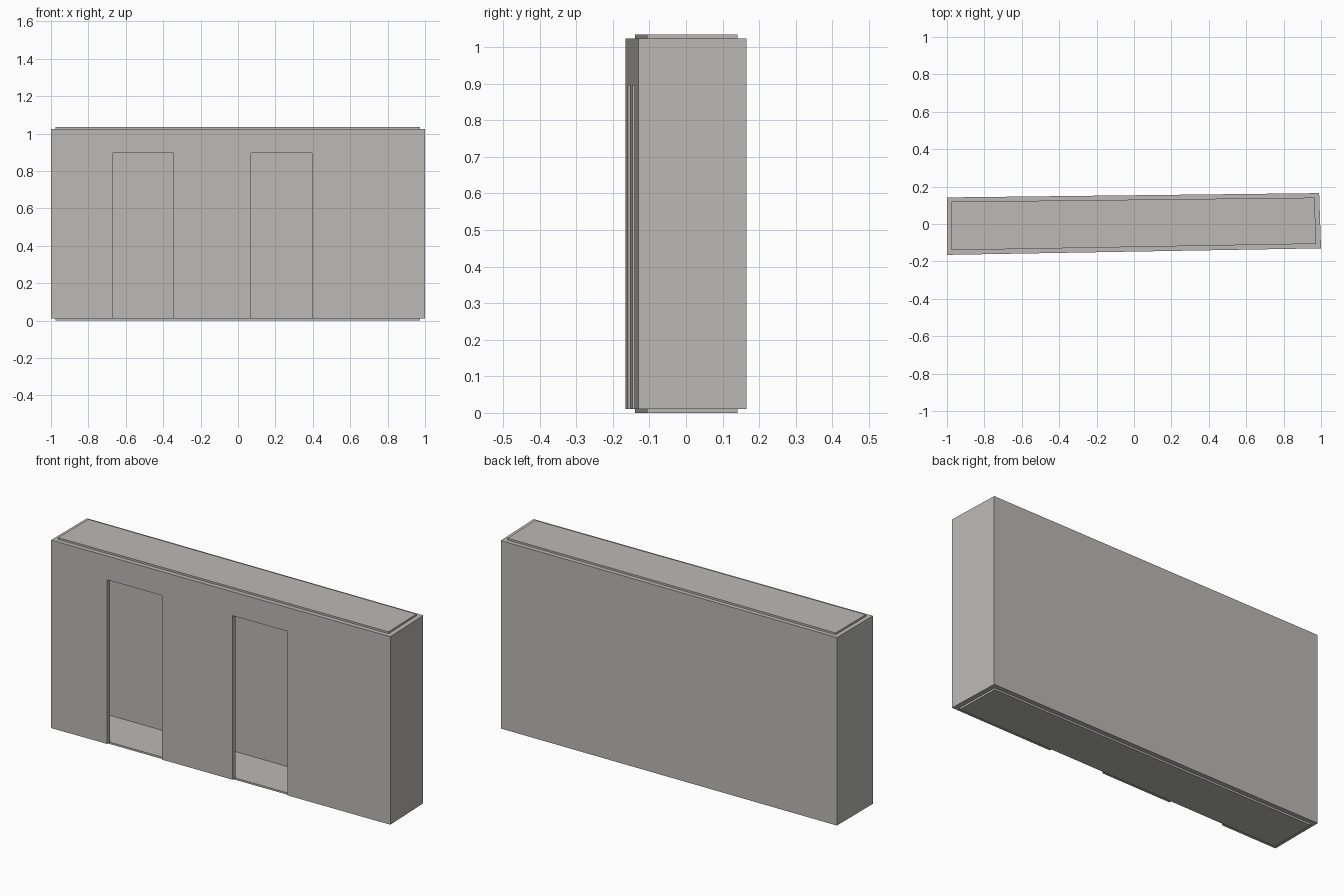
import bpy
import bmesh

cube = bpy.data.objects.get("Cube")
if cube:
    bpy.data.objects.remove(cube, do_unlink=True)

SLAB = 0.01
TOP = 1.024
DOOR_TOP = 0.895
DOORS = [(-0.67, -0.345), (0.07, 0.395)]

# Slightly skewed plan: front left, front right, back right, back left
OUTER = [(-1, -0.165), (1, -0.13), (0.99, 0.165), (-1, 0.142)]
INNER = [(-0.976, -0.14), (0.973, -0.106), (0.966, 0.141), (-0.976, 0.119)]

grey = bpy.data.materials.new("warm grey")
grey.use_nodes = True
colour = (0.50, 0.49, 0.465, 1)
grey.diffuse_color = colour
grey.node_tree.nodes["Principled BSDF"].inputs["Base Color"].default_value = colour


def finish(name, bm):
    bmesh.ops.remove_doubles(bm, verts=bm.verts, dist=0.0005)
    bmesh.ops.recalc_face_normals(bm, faces=bm.faces)
    mesh = bpy.data.meshes.new(name)
    bm.to_mesh(mesh)
    bm.free()
    mesh.materials.append(grey)
    obj = bpy.data.objects.new(name, mesh)
    bpy.context.collection.objects.link(obj)
    return obj


def slab(name, z):
    bm = bmesh.new()
    low = [bm.verts.new((x, y, z)) for x, y in INNER]
    face = bm.faces.new(low)
    new = bmesh.ops.extrude_face_region(bm, geom=[face], use_keep_orig=True)["geom"]
    moved = [v for v in new if isinstance(v, bmesh.types.BMVert)]
    bmesh.ops.translate(bm, verts=moved, vec=(0, 0, SLAB))
    return finish(name, bm)


def add_wall(bm, i, doors=()):
    """Mitred wall along one plan edge, with notches for doors."""
    j = (i + 1) % 4
    # Profile of (position, height); None marks the two mitred ends
    profile = [("start", SLAB)]
    for a, b in doors:
        profile += [(a, SLAB), (a, DOOR_TOP), (b, DOOR_TOP), (b, SLAB)]
    profile += [("end", SLAB), ("end", TOP), ("start", TOP)]

    def place(plan, pos, z):
        p, q = plan[i], plan[j]
        if pos == "start":
            return (*p, z)
        if pos == "end":
            return (*q, z)
        t = (pos - p[0]) / (q[0] - p[0])
        return (pos, p[1] + t * (q[1] - p[1]), z)

    out = [bm.verts.new(place(OUTER, *p)) for p in profile]
    inn = [bm.verts.new(place(INNER, *p)) for p in profile]
    bm.faces.new(out)
    bm.faces.new(inn[::-1])
    n = len(profile)
    for k in range(n):
        m = (k + 1) % n
        ends = {profile[k][0], profile[m][0]}
        # Mitred ends stay open, as the next wall joins there
        if ends in ({"start"}, {"end"}):
            continue
        bm.faces.new((out[k], inn[k], inn[m], out[m]))


# Hollow wall shell with two doorways at the front
shell = bmesh.new()
for side in range(4):
    add_wall(shell, side, DOORS if side == 0 else ())
finish("walls", shell)

# Floor and ceiling slabs closing the shell
slab("floor_slab", 0)
slab("ceiling_slab", TOP)
